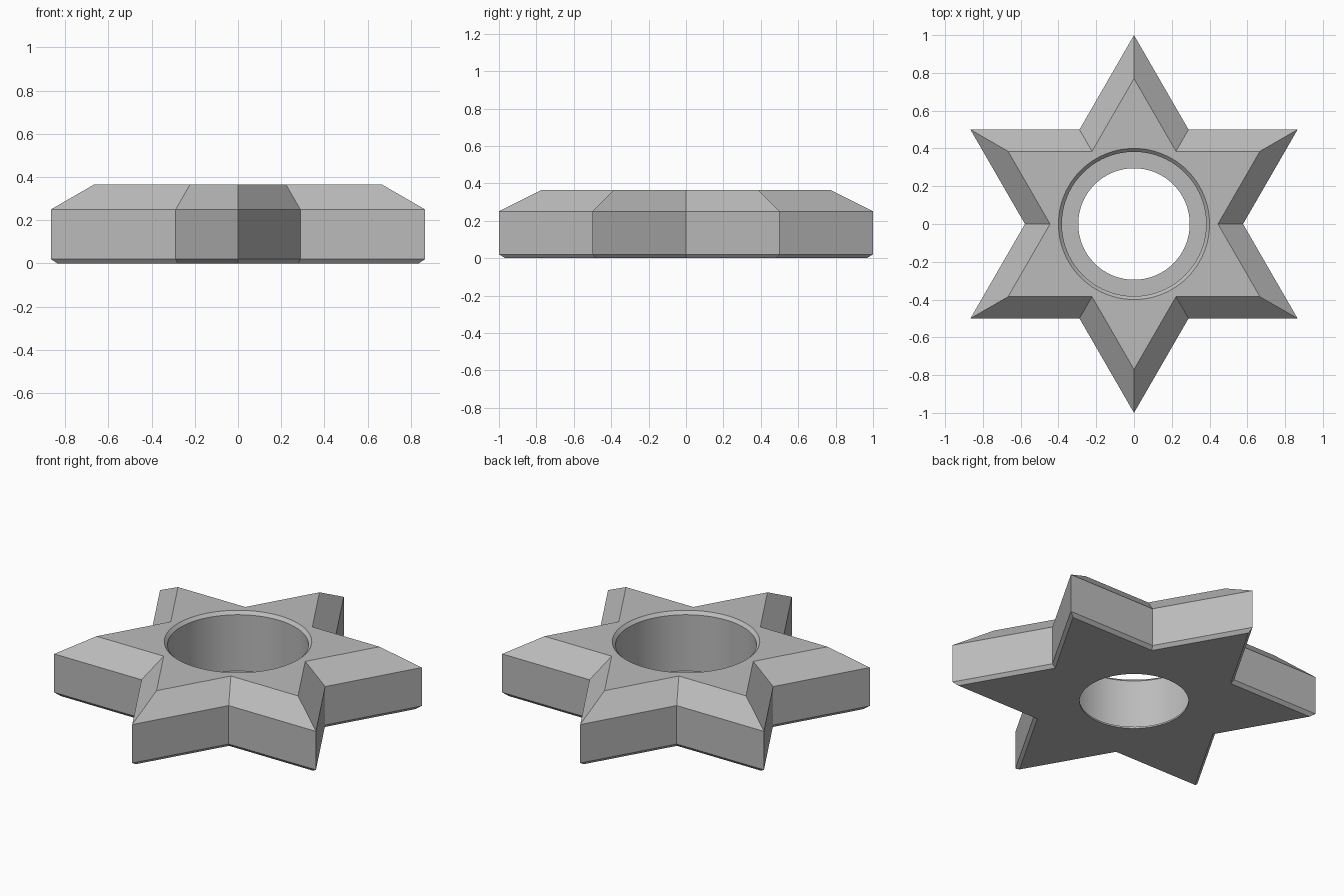
import bpy, bmesh, math

if "Cube" in bpy.data.objects:
    bpy.data.objects.remove(bpy.data.objects["Cube"])

SEG = 8                    # bore segments per star edge
N = 12 * SEG
bm = bmesh.new()


def star(scale, z):
    """Six-pointed ring, one tip pointing along +y."""
    ring = []
    for i in range(12):
        r = scale * (1.0 if i % 2 == 0 else 1 / math.sqrt(3))
        a = math.pi / 2 + i * math.pi / 6
        ring.append(bm.verts.new((r * math.cos(a), r * math.sin(a), z)))
    return ring


def circle(r, z):
    return [bm.verts.new((r * math.cos(a), r * math.sin(a), z))
            for a in (math.pi / 2 + j * math.tau / N for j in range(N))]


def bridge(rings):
    for a, b in zip(rings, rings[1:]):
        n = len(a)
        for i in range(n):
            k = (i + 1) % n
            bm.faces.new((a[i], a[k], b[k], b[i]))


def cap(outer, inner):
    """Flat star face with a round opening, one polygon per star edge."""
    for i in range(12):
        arc = [inner[(i * SEG + j) % N] for j in range(SEG + 1)]
        bm.faces.new([outer[(i + 1) % 12], outer[i]] + arc)


# Outer wall: small bottom chamfer, straight side, wide top bevel
walls = [star(0.966, 0), star(1, 0.02), star(1, 0.25), star(0.77, 0.365)]
bridge(walls)

# Bore: chamfered rim, deep pocket, thin floor lip with a smaller hole
bore = [circle(0.40, 0.365), circle(0.382, 0.347), circle(0.382, 0.01),
        circle(0.295, 0.01), circle(0.295, 0)]
bridge(bore)

cap(walls[-1], bore[0])
cap(walls[0], bore[-1])
bmesh.ops.recalc_face_normals(bm, faces=bm.faces)

mesh = bpy.data.meshes.new("star_ring")
bm.to_mesh(mesh)
bm.free()
obj = bpy.data.objects.new("star_ring", mesh)
bpy.context.collection.objects.link(obj)

grey = bpy.data.materials.new("plain grey")
grey.diffuse_color = (0.5, 0.5, 0.5, 1)
grey.use_nodes = True
grey.node_tree.nodes["Principled BSDF"].inputs["Base Color"].default_value = grey.diffuse_color
mesh.materials.append(grey)

# Smooth bore, crisp bevels
bpy.context.view_layer.objects.active = obj
obj.select_set(True)
bpy.ops.object.shade_smooth_by_angle(angle=math.radians(20))
